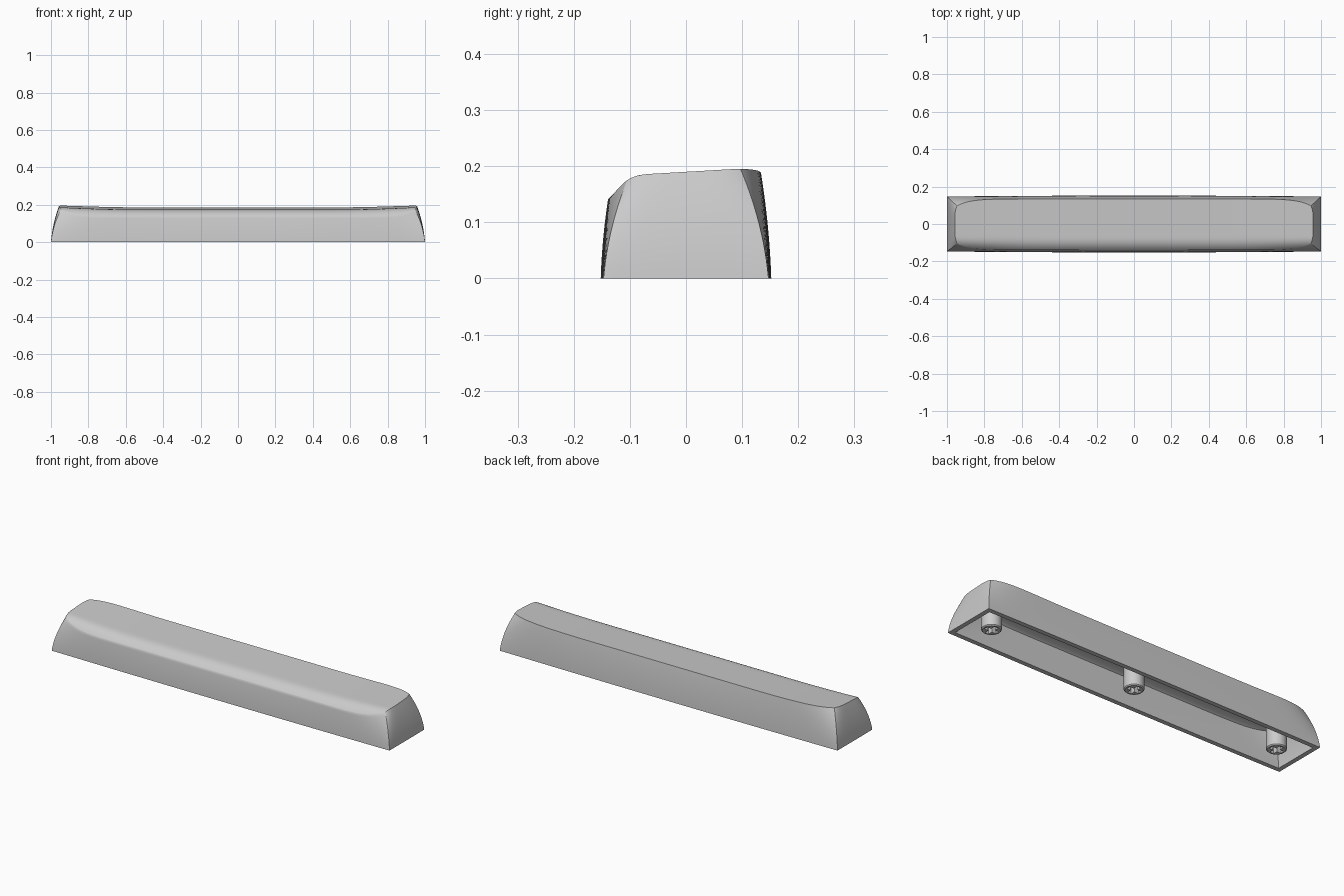
import bpy, bmesh, math

if "Cube" in bpy.data.objects:
    bpy.data.objects.remove(bpy.data.objects["Cube"])

NU, NV, NT = 72, 32, 12      # samples along length, width and wall height


def top_z(x, y):
    """Height of the top: raised ends, slight tilt, front edge rolling down."""
    w = max(0.0, min(1.0, (abs(x) - 0.5) / 0.45)) ** 2
    roll = max(0.0, (-y - 0.06) / 0.08) ** 3
    return 0.178 + 0.058 * y + 0.012 * w - (0.03 + 0.02 * w) * roll


def cap_point(u, v, t, inset):
    """Point on the cap for u, v in -1..1; t runs from the rim (0) to the top (1)."""
    mid, drop = (0.134, 0.037) if v > 0 else (0.139, 0.034)
    tx = u * (0.958 - 0.012 * v ** 4 - inset)
    ty = v * (mid - drop * abs(u) ** 14 - inset)
    tz = top_z(tx, ty) - inset
    bx = u * (1.0 - inset)
    by = v * (0.152 - 0.005 * u * u - inset)
    f = 0.35 * t + 0.65 * t * t
    return (bx + (tx - bx) * f, by + (ty - by) * f, tz * t)


def spread(i, n):
    return math.sin(math.pi / 2 * (2 * i / n - 1))


def skin(bm, inset):
    """Top patch plus curved walls; returns the open rim loop."""
    us = [spread(i, NU) for i in range(NU + 1)]
    vs = [spread(j, NV) for j in range(NV + 1)]
    g = [[bm.verts.new(cap_point(u, v, 1, inset)) for v in vs] for u in us]
    for i in range(NU):
        for j in range(NV):
            bm.faces.new((g[i][j], g[i + 1][j], g[i + 1][j + 1], g[i][j + 1]))
    border = ([(i, 0) for i in range(NU)] + [(NU, j) for j in range(NV)]
              + [(i, NV) for i in range(NU, 0, -1)] + [(0, j) for j in range(NV, 0, -1)])
    loop = [g[i][j] for i, j in border]
    for k in range(NT - 1, -1, -1):
        nxt = [bm.verts.new(cap_point(us[i], vs[j], k / NT, inset)) for i, j in border]
        bridge(bm, loop, nxt)
        loop = nxt
    return loop


def bridge(bm, a, b):
    n = len(a)
    for i in range(n):
        bm.faces.new((a[i], b[i], b[(i + 1) % n], a[(i + 1) % n]))


def make_object(name, bm, angle=None):
    bmesh.ops.recalc_face_normals(bm, faces=bm.faces)
    me = bpy.data.meshes.new(name)
    bm.to_mesh(me)
    bm.free()
    ob = bpy.data.objects.new(name, me)
    bpy.context.collection.objects.link(ob)
    if angle:
        smooth(ob, angle)
    return ob


def smooth(ob, angle):
    bpy.ops.object.select_all(action='DESELECT')
    ob.select_set(True)
    bpy.context.view_layer.objects.active = ob
    bpy.ops.object.shade_smooth_by_angle(angle=math.radians(angle))


# Hollow key cap
bm = bmesh.new()
outer = skin(bm, 0.0)
inner = skin(bm, 0.024)
bridge(bm, outer, inner)
make_object("key_cap", bm, 35)

# Cross-shaped cutter for the stem sockets
bm = bmesh.new()
a, b = 0.035, 0.011
cross = [(a, -b), (a, b), (b, b), (b, a), (-b, a), (-b, b),
         (-a, b), (-a, -b), (-b, -b), (-b, -a), (b, -a), (b, -b)]
face = bm.faces.new([bm.verts.new((x, y, -0.02)) for x, y in cross])
ext = bmesh.ops.extrude_face_region(bm, geom=[face])
bmesh.ops.translate(bm, vec=(0, 0, 0.09),
                    verts=[e for e in ext["geom"] if isinstance(e, bmesh.types.BMVert)])
cutter = make_object("socket_cutter", bm)
cutter.hide_render = True

# Three round stems under the cap
bm = bmesh.new()
bmesh.ops.create_cone(bm, cap_ends=True, segments=40, radius1=0.048, radius2=0.048, depth=0.16)
bmesh.ops.translate(bm, verts=bm.verts, vec=(0, 0, 0.08))
rim = [e for e in bm.edges if all(v.co.z < 0.01 for v in e.verts)]
bmesh.ops.bevel(bm, geom=rim, offset=0.005, segments=1, affect='EDGES')
stem = make_object("stem_middle", bm)
mod = stem.modifiers.new("socket", 'BOOLEAN')
mod.operation = 'DIFFERENCE'
mod.solver = 'EXACT'
mod.object = cutter
bpy.context.view_layer.update()
cut = bpy.data.meshes.new_from_object(stem.evaluated_get(bpy.context.evaluated_depsgraph_get()))
stem.modifiers.clear()
stem.data = cut
bpy.data.objects.remove(cutter)
smooth(stem, 30)
for name, x in (("stem_left", -0.86), ("stem_right", 0.86)):
    ob = bpy.data.objects.new(name, cut)
    ob.location.x = x
    bpy.context.collection.objects.link(ob)
